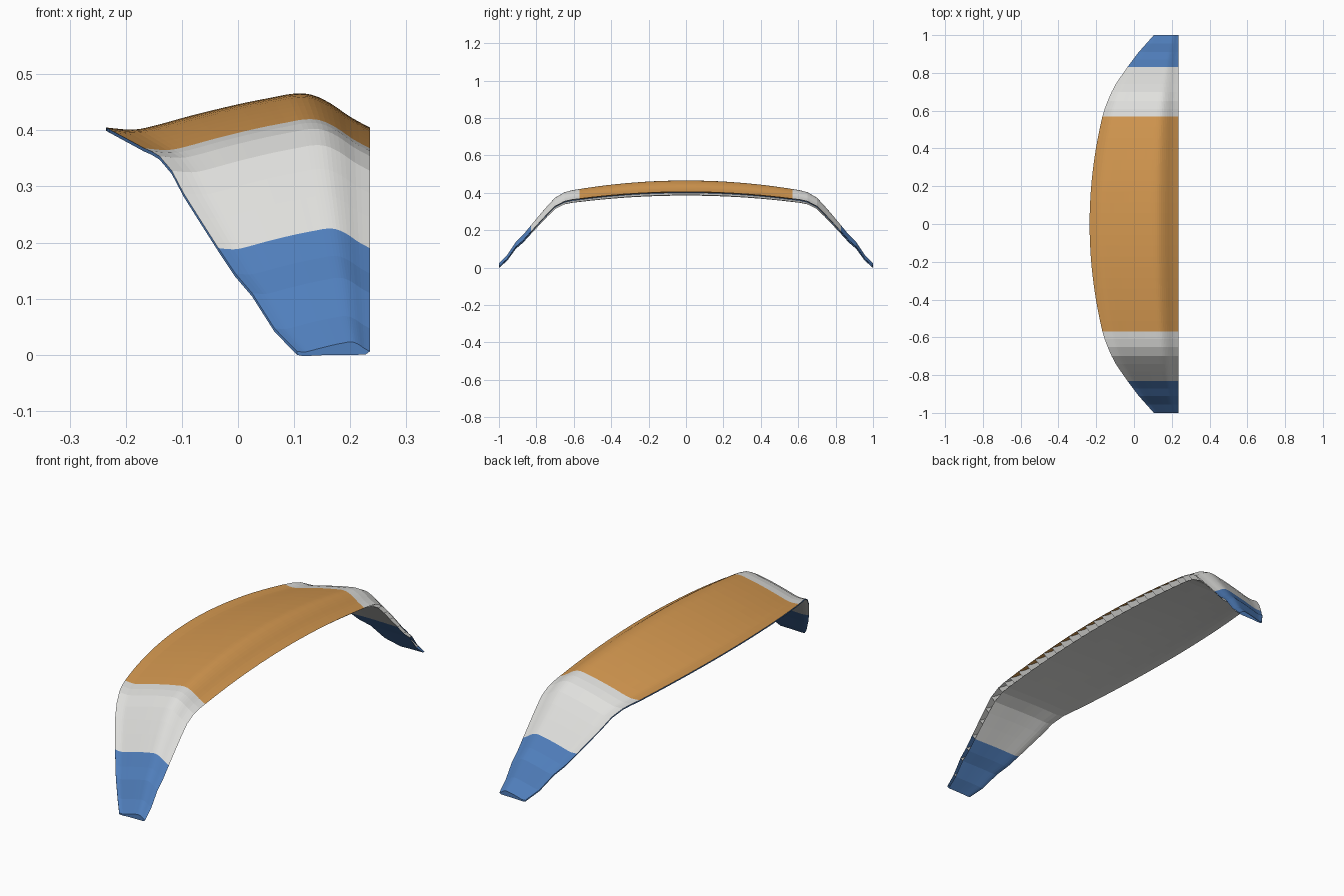
import bpy, bmesh

if "Cube" in bpy.data.objects:
    bpy.data.objects.remove(bpy.data.objects["Cube"])


def material(name, rgb):
    m = bpy.data.materials.new(name)
    m.diffuse_color = (*rgb, 1)
    m.use_nodes = True
    m.node_tree.nodes["Principled BSDF"].inputs["Base Color"].default_value = m.diffuse_color
    return m


ORANGE = material("orange_fabric", (0.66, 0.315, 0.08))
WHITE = material("white_fabric", (0.74, 0.74, 0.72))
BLUE = material("blue_fabric", (0.08, 0.21, 0.50))
MATS = [ORANGE, WHITE, BLUE]

NOSE = 0.235          # straight leading edge
HEM = 0.006           # height of the trailing edge band

# Span stations: (y, trailing edge x, height)
half = [(0.057 * i, -0.235 + 0.068 * (i / 10) ** 2, 0.405 - 0.037 * (i / 10) ** 2)
        for i in range(11)]
half += [(0.61, -0.155, 0.363), (0.65, -0.14, 0.354), (0.70, -0.118, 0.328),
         (0.74, -0.097, 0.288), (0.78, -0.07, 0.245), (0.83, -0.035, 0.19),
         (0.87, -0.005, 0.145), (0.91, 0.025, 0.11), (0.955, 0.065, 0.047),
         (1.0, 0.105, 0.006)]
STATIONS = [(-y, x, z) for y, x, z in reversed(half[1:])] + half

# Airfoil, as fractions of the chord from trailing edge to nose
UPPER = [(0, 0), (0.1, -0.008), (0.18, 0.006), (0.33, 0.047), (0.5, 0.088),
         (0.63, 0.114), (0.71, 0.128), (0.78, 0.124), (0.85, 0.092),
         (0.926, 0.040), (1, 0)]
LOWER = [(0, 0), (0.1, -0.022), (0.3, -0.022), (0.5, -0.026), (0.75, -0.036),
         (0.94, -0.042)]


def smooth(pts, steps):
    """Catmull-Rom curve through the points."""
    out = []
    for i in range(len(pts) - 1):
        p0, p1 = pts[max(i - 1, 0)], pts[i]
        p2, p3 = pts[i + 1], pts[min(i + 2, len(pts) - 1)]
        for s in range(steps):
            t = s / steps
            out.append(tuple(0.5 * (2 * b + (c - a) * t
                                    + (2 * a - 5 * b + 4 * c - d) * t * t
                                    + (3 * b - a - 3 * c + d) * t ** 3)
                             for a, b, c, d in zip(p0, p1, p2, p3)))
    return out + [pts[-1]]


UP, LOW = smooth(UPPER, 3), smooth(LOWER, 3)


def section(curve, station, drop=0.0):
    """Place an airfoil curve at a span station."""
    y, x, z = station
    chord = NOSE - x
    return [(x + t * chord, y, z + h * chord - drop * (1 - t)) for t, h in curve]


def add_object(name, bm):
    me = bpy.data.meshes.new(name)
    bm.to_mesh(me)
    bm.free()
    for m in MATS:
        me.materials.append(m)
    ob = bpy.data.objects.new(name, me)
    bpy.context.collection.objects.link(ob)
    return ob


def loft(name, rows, colour, flip=False):
    """Skin a sheet over the rows, coloured by distance from the centre."""
    bm = bmesh.new()
    grid = [[bm.verts.new(p) for p in row] for row in rows]
    for a, b in zip(grid, grid[1:]):
        y = abs(a[0].co.y + b[0].co.y) / 2
        for i in range(len(a) - 1):
            quad = [a[i], a[i + 1], b[i + 1], b[i]]
            f = bm.faces.new(quad[::-1] if flip else quad)
            f.material_index = colour(y)
    return add_object(name, bm)


def panels(y):
    return 0 if y < 0.57 else 1 if y < 0.83 else 2


# Upper and lower skins, leaving the nose open between their lips
loft("upper_skin", [section(UP, s) for s in STATIONS], panels)
loft("lower_skin", [section(LOW, s, HEM) for s in STATIONS],
     lambda y: 2 if y > 0.83 else 1, flip=True)

# Blue band closing the trailing edge
loft("trailing_edge_band",
     [[(x, y, z - HEM), (x, y, z)] for y, x, z in STATIONS], lambda y: 2)

# Cell ribs between the skins, blue at the two tips
bm = bmesh.new()
for s in STATIONS:
    top = section(UP, s)
    low = section(LOW, s, HEM)
    f = bm.faces.new([bm.verts.new(p) for p in low + top[::-1]])
    f.material_index = 2 if abs(s[0]) > 0.99 else 1
    f.normal_update()
    if f.normal.y * s[0] < 0:
        f.normal_flip()
bmesh.ops.triangulate(bm, faces=bm.faces[:])
add_object("cell_ribs", bm)
